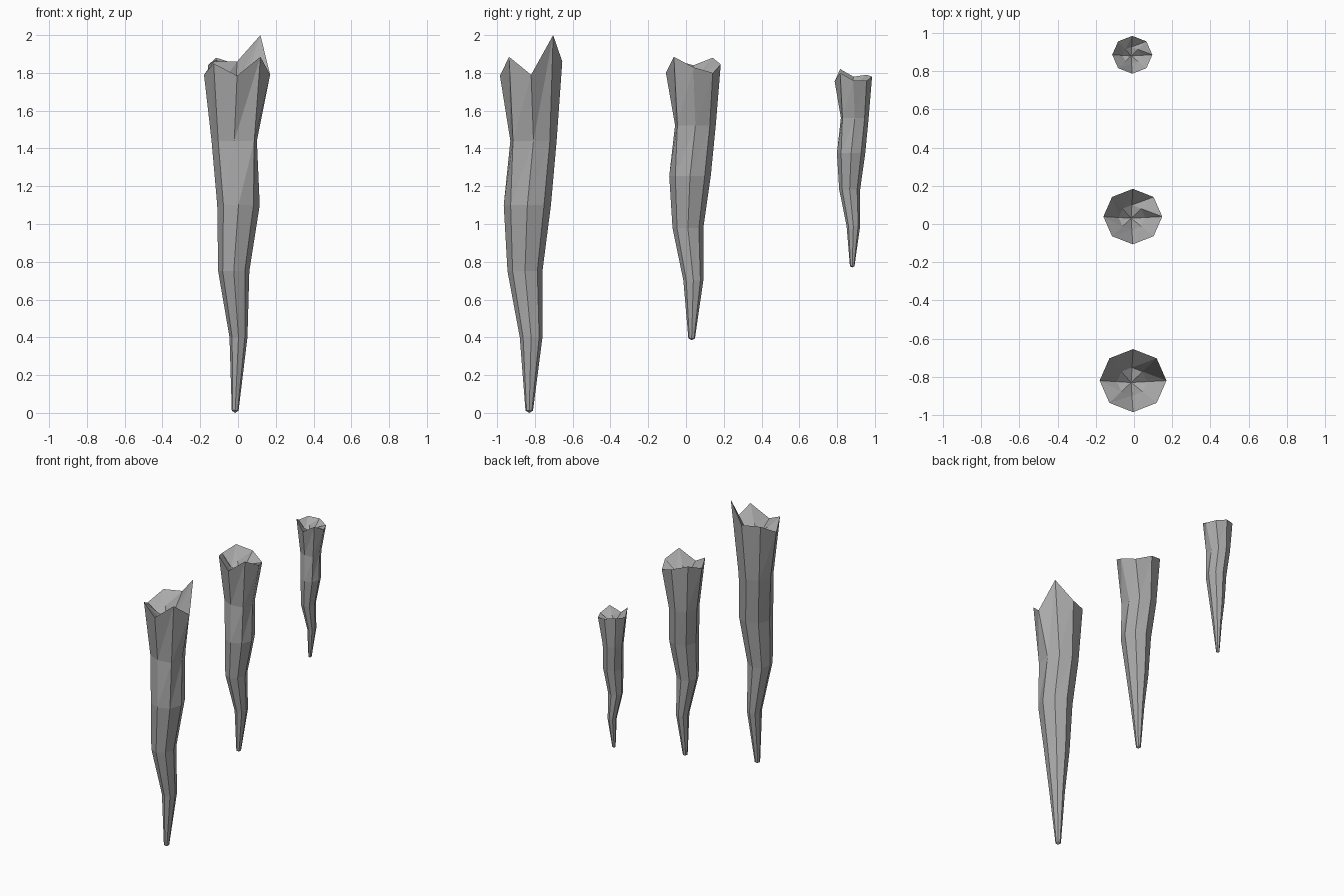
import bpy, bmesh, math

cube = bpy.data.objects.get("Cube")
if cube:
    bpy.data.objects.remove(cube, do_unlink=True)

stone = bpy.data.materials.new("grey stone")
stone.use_nodes = True
grey = (0.4, 0.4, 0.4, 1)
stone.diffuse_color = grey
stone.node_tree.nodes["Principled BSDF"].inputs["Base Color"].default_value = grey

SIDES = 8
# Body rings: height, x min, x max, y min, y max, front-right corner bulge
RINGS = [
    (0.012, -0.018, 0.018, -0.02, 0.02, 1),
    (0.4, -0.03, 0.065, -0.05, 0.07, 1),
    (0.75, -0.09, 0.075, -0.115, 0.07, 1),
    (1.1, -0.095, 0.13, -0.135, 0.115, 1),
    (1.44, -0.125, 0.115, -0.1, 0.145, 1.25),
]
RIM = (-0.165, 0.185, -0.155, 0.175)


def ring_points(x0, x1, y0, y1, bulge=1):
    """Octagon counter-clockwise from the right side; corner 7 is front right."""
    points = []
    for i in range(SIDES):
        a = math.tau * i / SIDES
        r = bulge if i == SIDES - 1 else 1
        points.append(((x0 + x1) / 2 + (x1 - x0) / 2 * r * math.cos(a),
                       (y0 + y1) / 2 + (y1 - y0) / 2 * r * math.sin(a)))
    return points


def bridge(bm, low, high):
    for i in range(SIDES):
        j = (i + 1) % SIDES
        bm.faces.new((low[i], low[j], high[j]))
        bm.faces.new((low[i], high[j], high[i]))


def spike(name, y, tip, width, length, rim_heights):
    """Hanging tapered rock with a jagged, hollowed top."""
    bm = bmesh.new()

    def ring(points, heights):
        return [bm.verts.new((px * width, py * width, h))
                for (px, py), h in zip(points, heights)]

    # Tapered body
    loops = [ring(ring_points(*r[1:]), [tip + r[0] * length] * SIDES) for r in RINGS]
    # Jagged rim, then a shallow broken hollow
    rim = ring_points(*RIM)
    loops.append(ring(rim, rim_heights))
    floor = min(rim_heights)
    inner = [(px * 0.45, py * 0.45) for px, py in rim]
    depths = [floor - (0.01 if i % 2 else 0.05) * width for i in range(SIDES)]
    loops.append(ring(inner, depths))
    for low, high in zip(loops, loops[1:]):
        bridge(bm, low, high)
    # Close the tip and the hollow
    end = bm.verts.new((0, 0, tip))
    centre = bm.verts.new((0, 0, floor - 0.06 * width))
    for i in range(SIDES):
        j = (i + 1) % SIDES
        bm.faces.new((loops[0][j], loops[0][i], end))
        bm.faces.new((loops[-1][i], loops[-1][j], centre))
    bmesh.ops.recalc_face_normals(bm, faces=bm.faces)
    mesh = bpy.data.meshes.new(name)
    bm.to_mesh(mesh)
    bm.free()
    mesh.materials.append(stone)
    obj = bpy.data.objects.new(name, mesh)
    obj.location = (-0.015, y, 0)
    bpy.context.collection.objects.link(obj)


# Rim heights run: right, back right, back, back left, left, front left, front, front right
spike("large_spike", -0.83, 0, 1, 1,
      (1.79, 2.0, 1.86, 1.86, 1.79, 1.85, 1.785, 1.885))
spike("middle_spike", 0.03, 0.385, 0.88, 0.79,
      (1.83, 1.8, 1.845, 1.88, 1.84, 1.87, 1.8, 1.885))
spike("small_spike", 0.88, 0.77, 0.6, 0.55,
      (1.76, 1.76, 1.78, 1.79, 1.78, 1.82, 1.755, 1.8))
